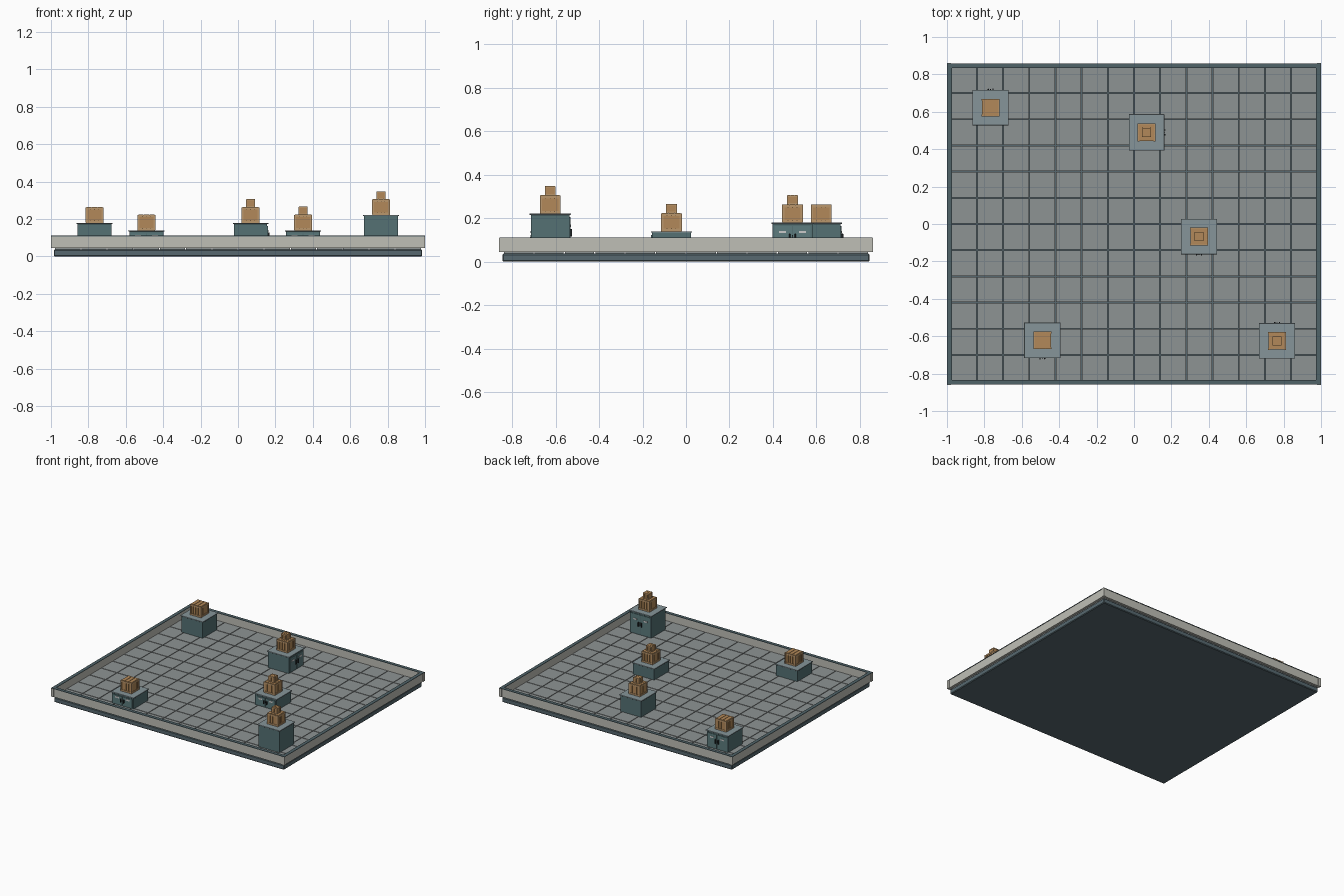
import bpy, bmesh, math
from mathutils import Matrix, Vector

if "Cube" in bpy.data.objects:
    bpy.data.objects.remove(bpy.data.objects["Cube"])


def mat(name, r, g, b):
    m = bpy.data.materials.new(name)
    m.diffuse_color = (r, g, b, 1)
    m.use_nodes = True
    m.node_tree.nodes["Principled BSDF"].inputs["Base Color"].default_value = m.diffuse_color
    return m


TEAL = mat("teal_metal", .09, .165, .175)
DOOR = mat("door_teal", .11, .20, .21)
SLAB = mat("worktop_grey", .24, .30, .32)
TILE = mat("tile_grey", .27, .295, .295)
WALL = mat("wall_pale", .52, .52, .47)
CAP = mat("cap_dark", .08, .125, .14)
BASE = mat("base_dark", .095, .14, .16)
DARK = mat("handle_dark", .02, .025, .028)
PALE = mat("plate_pale", .55, .58, .56)
WOOD = mat("wood", .45, .25, .10)
WOOD2 = mat("wood_frame", .50, .31, .15)


def boxes(name, parts, material, frame=Matrix(), bevel=0):
    """One object made of boxes, each (centre, size)."""
    bm = bmesh.new()
    for c, s in parts:
        bmesh.ops.create_cube(bm, size=1,
                              matrix=Matrix.Translation(Vector(c)) @ Matrix.Diagonal((*s, 1)))
    bm.transform(frame)
    me = bpy.data.meshes.new(name)
    bm.to_mesh(me)
    bm.free()
    me.materials.append(material)
    ob = bpy.data.objects.new(name, me)
    bpy.context.collection.objects.link(ob)
    if bevel:
        b = ob.modifiers.new("bevel", 'BEVEL')
        b.width, b.segments = bevel, 1
    return ob


def ring(hx, hy, t, z0, z1):
    """Four boxes round a rectangle of outer half size hx, hy."""
    z, h = (z0 + z1) / 2, z1 - z0
    return ([((0, s * (hy - t / 2), z), (2 * hx, t, h)) for s in (-1, 1)] +
            [((s * (hx - t / 2), 0, z), (t, 2 * (hy - t), h)) for s in (-1, 1)])


# floor: plinth and separate tiles
FLOOR = .05
boxes("floor_base", [((0, 0, .0185), (1.97, 1.69, .037))], BASE, bevel=.005)
P = .14
boxes("floor_tiles", [((((i - 6.5) * P), (j - 5.5) * P, .043), (P - .005, P - .005, .014))
                      for i in range(14) for j in range(12)], TILE)

# low surrounding wall, cap and corner posts
boxes("wall", ring(.996, .856, .02, .045, .108), WALL)
boxes("wall_cap", ring(.999, .859, .026, .108, .112), CAP)
boxes("corner_posts", [((sx * .989, sy * .849, .0765), (.022, .022, .063))
                       for sx in (-1, 1) for sy in (-1, 1)], WALL)


def crate(name, frame, w, h):
    """Slatted wooden crate standing on the frame origin."""
    k = w / .09
    e, t = w / 2, .006 * k
    boxes(name + "_core", [((0, 0, h / 2), (w - 3 * t, w - 3 * t, h - t))], WOOD, frame)
    # vertical side slats and top planks
    slats = []
    n = 4
    p = (w - 2 * t) / n
    for i in range(n):
        a = (i - (n - 1) / 2) * p
        for s in (-1, 1):
            slats.append(((a, s * (e - t), h / 2), (p * .84, t, h - t)))
            slats.append(((s * (e - t), a, h / 2), (t, p * .84, h - t)))
    q = (w - t) / 3
    slats += [(((i - 1) * q, 0, h - t / 2), (q * .9, w - t, t)) for i in range(3)]
    boxes(name + "_slats", slats, WOOD, frame)
    # rails round top and bottom, corner posts
    rails = ring(e, e, t, 0, h * .14) + ring(e, e, t, h * .83, h * .97)
    rails += [((sx * (e - t * .7), sy * (e - t * .7), h / 2), (t * 1.6, t * 1.6, h * .96))
              for sx in (-1, 1) for sy in (-1, 1)]
    boxes(name + "_frame", rails, WOOD2, frame)


def cabinet(name, x, y, top, turn, plank_turn, stacked):
    """Two-door cabinet; at turn 0 its doors face -y."""
    at = Matrix.Translation((x, y, 0))
    f = at @ Matrix.Rotation(math.radians(turn), 4, 'Z')
    under = top - .006
    h = under - FLOOR
    mid = FLOOR + h / 2
    boxes(name + "_body", [((0, 0, mid), (.182, .178, h))], TEAL, f)
    boxes(name + "_worktop", [((0, 0, top - .003), (.194, .190, .006))], SLAB, f, .001)
    boxes(name + "_doors", [((s * .043, -.090, mid), (.080, .006, h - .02))
                            for s in (-1, 1)], DOOR, f)
    boxes(name + "_plates", [((s * .045, -.0935, FLOOR + h * .70), (.032, .003, .011))
                             for s in (-1, 1)], PALE, f)
    boxes(name + "_handles", [((s * .013, -.0965, mid), (.007, .010, min(.034, h * .32)))
                              for s in (-1, 1)], DARK, f, .002)
    boxes(name + "_latch", [((0, -.0945, mid + .002), (.004, .010, h * .16))], DARK, f)
    # cargo on top
    c = at @ Matrix.Translation((0, 0, top)) @ Matrix.Rotation(math.radians(plank_turn), 4, 'Z')
    crate(name + "_crate", c, .094, .084)
    if stacked:
        crate(name + "_small_crate", c @ Matrix.Translation((0, 0, .084)), .049, .042)


cabinet("rear_left_cabinet", -.767, .622, .18, 180, 0, False)
cabinet("rear_cabinet", .067, .49, .18, 90, 90, True)
cabinet("middle_cabinet", .348, -.067, .14, 0, 90, True)
cabinet("front_left_cabinet", -.49, -.622, .14, 0, 0, False)
cabinet("front_right_cabinet", .765, -.625, .222, 180, 0, True)
